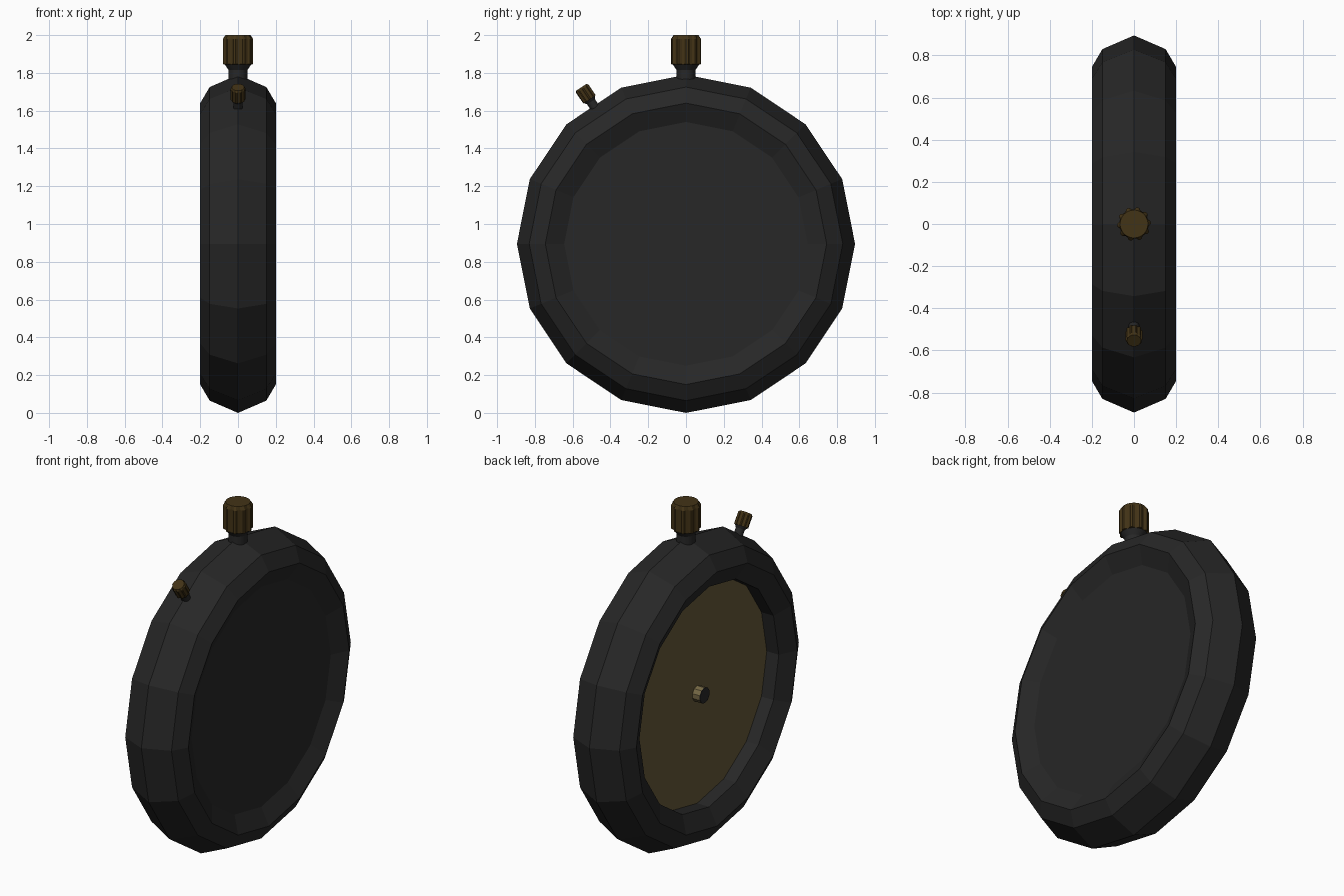
import bpy, bmesh
from math import sin, cos, pi, radians
from mathutils import Matrix

cube = bpy.data.objects.get("Cube")
if cube:
    bpy.data.objects.remove(cube, do_unlink=True)


def material(name, rgb):
    mat = bpy.data.materials.new(name)
    mat.use_nodes = True
    mat.diffuse_color = (*rgb, 1)
    bsdf = next(n for n in mat.node_tree.nodes if n.type == 'BSDF_PRINCIPLED')
    bsdf.inputs["Base Color"].default_value = (*rgb, 1)
    return mat


CASE = material("dark_case_metal", (0.02, 0.02, 0.02))
BRASS = material("dark_brass", (0.055, 0.033, 0.008))
DIAL = material("aged_dial", (0.13, 0.1, 0.04))
PIN = material("pale_pin_brass", (0.18, 0.14, 0.06))


def lathe(name, profile, sides, matrix, mats, groove=1.0):
    """Turn (radius, height, material index, knurled) rings about local z.
    The material index colours the band leading to that ring."""
    bm = bmesh.new()
    previous = None
    for radius, height, index, knurled in profile:
        ring = []
        for i in range(sides):
            r = radius * (groove if knurled and i % 4 > 1 else 1)
            a = 2 * pi * i / sides
            ring.append(bm.verts.new((r * cos(a), r * sin(a), height)))
        if previous is None:
            bm.faces.new(ring).material_index = index
        else:
            for i in range(sides):
                j = (i + 1) % sides
                face = bm.faces.new((previous[i], previous[j], ring[j], ring[i]))
                face.material_index = index
        previous = ring
    # The last ring is closed with the last band's colour
    bm.faces.new(previous).material_index = profile[-1][2]
    bmesh.ops.recalc_face_normals(bm, faces=bm.faces)
    bm.transform(matrix)
    mesh = bpy.data.meshes.new(name)
    bm.to_mesh(mesh)
    bm.free()
    for mat in mats:
        mesh.materials.append(mat)
    obj = bpy.data.objects.new(name, mesh)
    bpy.context.collection.objects.link(obj)
    return obj


R = 0.895
centre = Matrix.Translation((0, 0, R))
sideways = centre @ Matrix.Rotation(radians(90), 4, 'Y')

# Case: sixteen-sided, shallow recess at the back, deep dial well opposite
outer = [(0.645, 0.15), (0.745, 0.2), (0.83, 0.15), (R, 0),
         (0.83, -0.15), (0.745, -0.2), (0.645, -0.15), (0.645, -0.07)]
lathe("case", [(r, h, 0, False) for r, h in outer], 16, sideways, [CASE])

# Dial plate on the floor of the well
lathe("dial", [(0.645, -0.068, 0, False), (0.645, -0.072, 0, False)],
      16, sideways, [DIAL])

# Centre pin with a dark end cap
lathe("centre_pin", [(0.045, -0.07, 0, False), (0.045, -0.118, 0, False)],
      10, sideways, [PIN])
lathe("centre_pin_cap", [(0.045, -0.118, 0, False), (0.045, -0.122, 0, False)],
      10, sideways, [CASE])

# Winding knob: plain neck, flared collar, knurled brass grip
knob = [(0.05, -0.04, 0, False), (0.05, 0.045, 0, False),
        (0.07, 0.075, 0, False), (0.08, 0.076, 1, True),
        (0.08, 0.21, 1, True), (0.066, 0.23, 1, False)]
lathe("crown", knob, 40, Matrix.Translation((0, 0, 1.77)), [CASE, BRASS], 0.87)

# Side button: the same knob at half size, tilted toward the front
tilt = centre @ Matrix.Rotation(radians(33.75), 4, 'X')
lathe("side_button", knob, 40,
      tilt @ Matrix.Translation((0, 0, 0.882)) @ Matrix.Scale(0.5, 4),
      [CASE, BRASS], 0.87)
